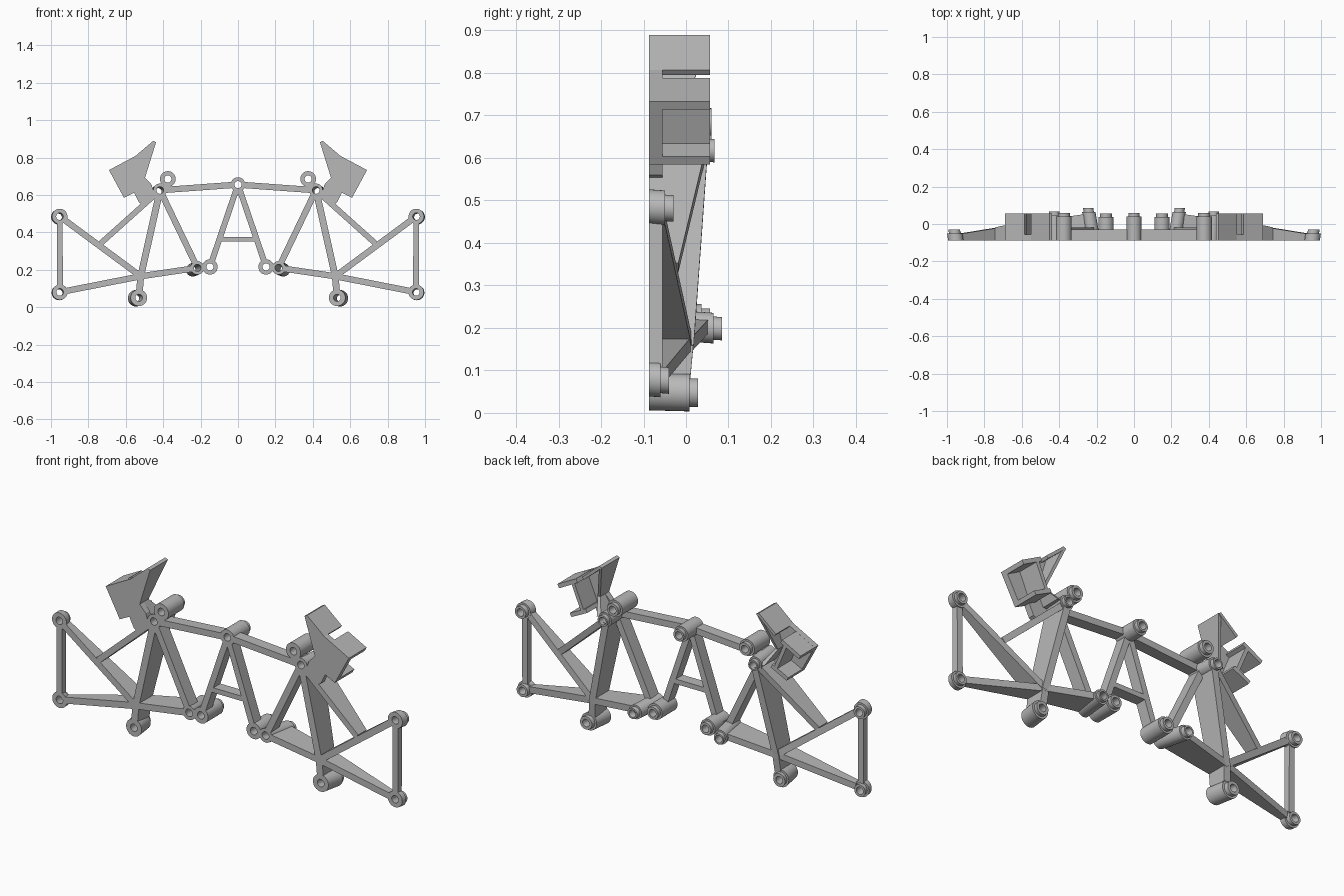
import bpy, bmesh, math
from mathutils import Vector

if "Cube" in bpy.data.objects:
    bpy.data.objects.remove(bpy.data.objects["Cube"], do_unlink=True)

FRONT, BACK = -0.087, 0.057

grey = bpy.data.materials.new("matte grey")
grey.use_nodes = True
GREY = (0.48, 0.48, 0.48, 1)
grey.diffuse_color = GREY
grey.node_tree.nodes["Principled BSDF"].inputs["Base Color"].default_value = GREY


def finish(name, bm, side, smooth=False):
    """Mirror to the wanted side and turn the mesh into an object."""
    for v in bm.verts:
        v.co.x *= side
    bmesh.ops.recalc_face_normals(bm, faces=bm.faces)
    mesh = bpy.data.meshes.new(name)
    bm.to_mesh(mesh)
    bm.free()
    obj = bpy.data.objects.new(name, mesh)
    bpy.context.collection.objects.link(obj)
    mesh.materials.append(grey)
    if smooth:
        bpy.ops.object.select_all(action="DESELECT")
        obj.select_set(True)
        bpy.context.view_layer.objects.active = obj
        bpy.ops.object.shade_smooth_by_angle(angle=math.radians(35))


def prism(name, side, points, backs, front=FRONT):
    """Front outline in x, z with a back depth at every corner."""
    bm = bmesh.new()
    a = [bm.verts.new((x, front, z)) for x, z in points]
    b = [bm.verts.new((x, y, z)) for (x, z), y in zip(points, backs)]
    bm.faces.new(a)
    bm.faces.new(b[::-1])
    n = len(a)
    for i in range(n):
        j = (i + 1) % n
        bm.faces.new((a[i], b[i], b[j], a[j]))
    finish(name, bm, side)


def bar(name, side, start, end, y0=-0.03, y1=-0.03, width=0.033, trim=(0.028, 0.028)):
    """Straight strut whose depth tapers from start to end."""
    p, q = Vector(start), Vector(end)
    d = (q - p).normalized()
    p, q = p + d * trim[0], q - d * trim[1]
    n = Vector((-d.y, d.x)) * width / 2
    prism(name, side, [p + n, q + n, q - n, p - n], [y0, y1, y1, y0])


def boss(name, side, centre, back, radius=0.042, shift=(0, 0), hole=0.019, collar=0.02):
    """Hollow fixing post with a collar at the back; it can lean."""
    step = back - collar
    profile = [(hole, FRONT), (radius, FRONT), (radius, step), (radius * 0.76, step),
               (radius * 0.76, back), (hole, back)]
    bm = bmesh.new()
    count = 32
    rings = []
    for r, y in profile:
        t = (y - FRONT) / (back - FRONT)
        cx, cz = centre[0] + shift[0] * t, centre[1] + shift[1] * t
        rings.append([bm.verts.new((cx + r * math.cos(k * math.tau / count), y,
                                    cz + r * math.sin(k * math.tau / count)))
                      for k in range(count)])
    for i, ring in enumerate(rings):
        nxt = rings[(i + 1) % len(rings)]
        for k in range(count):
            m = (k + 1) % count
            bm.faces.new((ring[k], ring[m], nxt[m], nxt[k]))
    finish(name, bm, side, True)


# Joints of the frame in x, z
apex = (0, 0.655)
shoulder = (0.417, 0.625)
shoulder_post = (0.375, 0.685)
foot_in = (0.15, 0.215)
foot_out = (0.217, 0.21)
node = (0.52, 0.165)
low = (0.53, 0.05)
outer_top = (0.953, 0.485)
outer_low = (0.952, 0.08)
brace_end = (0.733, 0.342)

# Centre post and cross bar
boss("apex_post", 1, apex, 0.06, 0.039)
bar("cross_bar", 1, (-0.095, 0.363), (0.095, 0.363), width=0.025, trim=(0, 0))

for side, tag in ((1, "left"), (-1, "right")):
    # Fixing posts
    boss(tag + "_shoulder_joint", side, shoulder, 0.067, 0.036, (0.01, -0.008))
    boss(tag + "_shoulder_post", side, shoulder_post, 0.06)
    boss(tag + "_inner_foot", side, foot_in, 0.057, 0.041)
    boss(tag + "_leaning_foot", side, foot_out, 0.085, 0.036, (0.028, -0.012))
    boss(tag + "_low_post", side, low, 0.028, 0.044, (0.018, -0.003))
    boss(tag + "_outer_top_post", side, outer_top, -0.03, 0.041, (0.008, -0.004))
    boss(tag + "_outer_low_post", side, outer_low, -0.04, 0.041, (0.006, -0.004))

    # Struts around the centre
    bar(tag + "_top_beam", side, apex, shoulder)
    bar(tag + "_centre_leg", side, apex, foot_in, width=0.031)
    bar(tag + "_inner_leg", side, shoulder, foot_out, -0.02, -0.02)
    bar(tag + "_post_link", side, shoulder_post, shoulder)
    bar(tag + "_foot_link", side, foot_in, foot_out)

    # Deep struts meeting at the node
    bar(tag + "_main_leg", side, shoulder, node, 0.05, 0.018, 0.036, (0.025, -0.01))
    bar(tag + "_low_leg", side, node, low, 0.018, 0.01, 0.036, (0, 0.03))
    bar(tag + "_inner_rail", side, foot_out, node, 0.055, 0.016, trim=(0.025, -0.01))
    bar(tag + "_outer_rail", side, node, outer_low, 0.016, -0.052, trim=(-0.01, 0.028))
    bar(tag + "_outer_diagonal", side, node, outer_top, 0.016, -0.052, trim=(-0.01, 0.028))
    bar(tag + "_outer_upright", side, outer_low, outer_top, -0.055, -0.055, 0.031)
    bar(tag + "_brace", side, shoulder, brace_end, 0.045, -0.018, 0.03, (0.03, 0))

    # Bracket face plate
    outline = [(0.438, 0.882), (0.453, 0.889), (0.55, 0.807), (0.69, 0.733),
               (0.61, 0.585), (0.556, 0.614), (0.53, 0.56), (0.5, 0.545),
               (0.445, 0.6), (0.462, 0.655), (0.497, 0.692)]
    prism(tag + "_bracket_face", side, outline, [-0.055] * len(outline))

    # Bracket flanges, web and tapered inner wall
    prism(tag + "_tip_flange", side,
          [(0.438, 0.882), (0.453, 0.889), (0.55, 0.807), (0.54, 0.795)], [BACK] * 4)
    prism(tag + "_upper_flange", side,
          [(0.585, 0.788), (0.69, 0.733), (0.68, 0.714), (0.575, 0.77)], [BACK] * 4)
    prism(tag + "_lower_flange", side,
          [(0.53, 0.648), (0.62, 0.603), (0.61, 0.585), (0.52, 0.63)], [BACK] * 4)
    prism(tag + "_bracket_web", side,
          [(0.595, 0.768), (0.612, 0.76), (0.555, 0.625), (0.538, 0.633)], [BACK] * 4)
    prism(tag + "_inner_wall", side,
          [(0.438, 0.882), (0.453, 0.885), (0.512, 0.692), (0.497, 0.692)],
          [BACK, BACK, -0.015, -0.015])
    prism(tag + "_bracket_root", side,
          [(0.497, 0.692), (0.512, 0.692), (0.475, 0.62), (0.45, 0.62)],
          [-0.015, -0.015, 0.045, 0.045])
